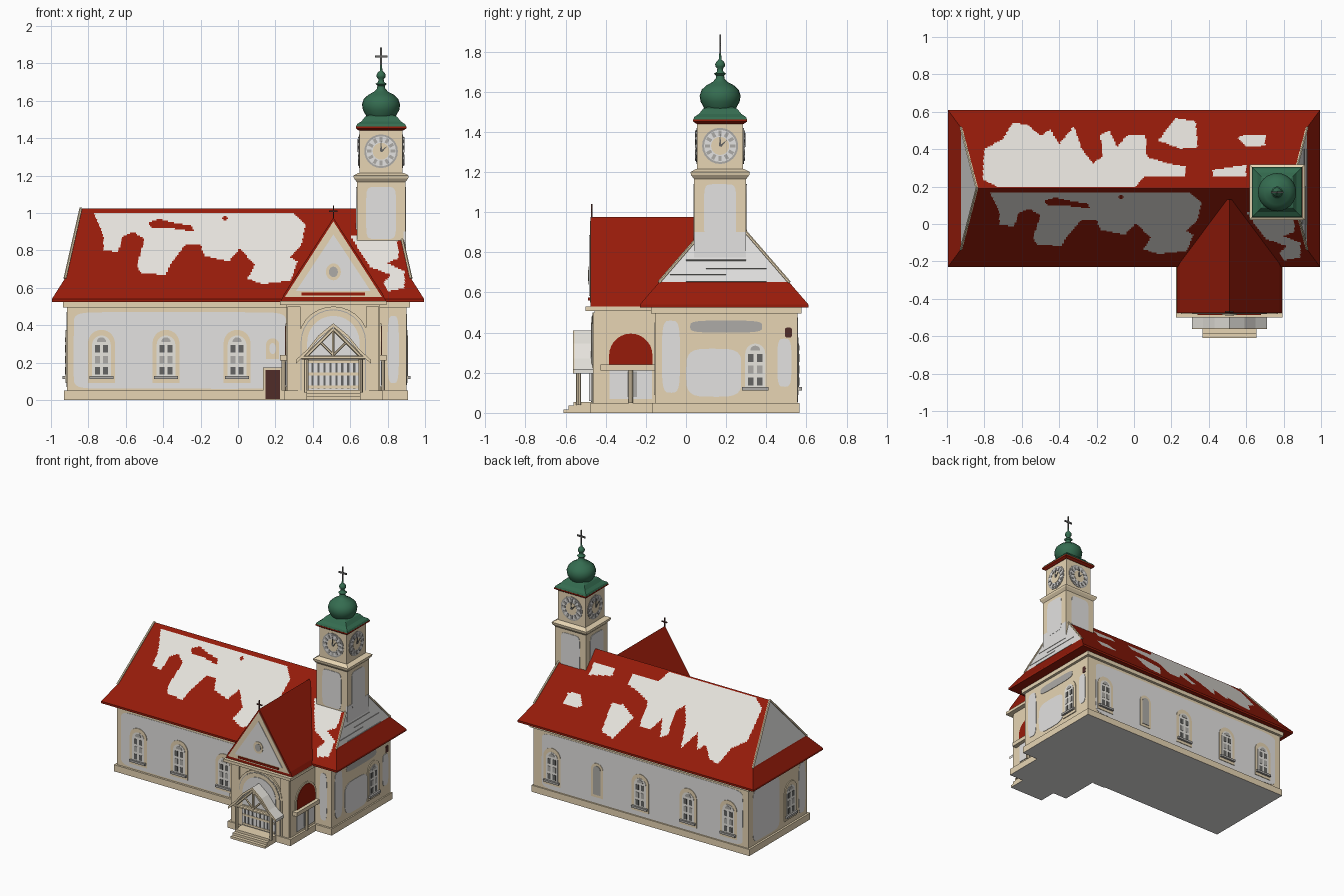
import bpy, bmesh
from math import pi, sin, cos, sqrt, radians
from mathutils import Vector, Matrix

cube = bpy.data.objects.get("Cube")
if cube:
    bpy.data.objects.remove(cube, do_unlink=True)

def material(name, *rgb):
    m = bpy.data.materials.new(name)
    m.use_nodes = True
    m.diffuse_color = m.node_tree.nodes["Principled BSDF"].inputs["Base Color"].default_value = (*rgb, 1)
    return m

RED = material("roof red", 0.31, 0.011, 0.003)
SNOW = material("snow white", 0.8, 0.78, 0.73)
GREY = material("pale plaster", 0.77, 0.76, 0.75)
BEIGE = material("beige stone", 0.9, 0.75, 0.51)
GREEN = material("copper green", 0.035, 0.15, 0.08)
STONE = material("weathered grey", 0.42, 0.41, 0.39)
DARK = material("dark glass", 0.13, 0.13, 0.125)
BROWN = material("brown wood", 0.08, 0.025, 0.022)

def finish(name, bm, *mats):
    bmesh.ops.recalc_face_normals(bm, faces=bm.faces)
    mesh = bpy.data.meshes.new(name)
    bm.to_mesh(mesh)
    bm.free()
    for m in mats:
        mesh.materials.append(m)
    ob = bpy.data.objects.new(name, mesh)
    bpy.context.collection.objects.link(ob)
    return ob

def loft(name, rings, *mats):
    """Skin closed rings of points, cap both ends; a face on the ground takes the second colour."""
    bm = bmesh.new()
    rings = [[bm.verts.new(p) for p in ring] for ring in rings]
    faces = [bm.faces.new(rings[0]), bm.faces.new(rings[-1])]
    for a, b in zip(rings, rings[1:]):
        faces += [bm.faces.new((a[i - 1], a[i], b[i], b[i - 1])) for i in range(len(a))]
    for f in faces:
        f.material_index = int(f.calc_center_median().z < .001)
    return finish(name, bm, *mats)

def prism(name, outline, turn, w0, w1, mat, centre=(0, 0)):
    """Outline (u, z) on the wall facing `turn` degrees, from depth w0 out to w1."""
    rot, off = Matrix.Rotation(radians(turn), 3, "Z"), Vector((*centre, 0))
    return loft(name, [[rot @ Vector((u, -w, z)) + off for u, z in outline] for w in (w0, w1)], mat, GREY)

def box(name, x0, x1, y0, y1, z0, z1, mat):
    return prism(name, rect(x0, x1, z0, z1), 0, -y1, -y0, mat)

def bar(name, a, b, r, mat, sides=6):
    a, b, bm = Vector(a), Vector(b), bmesh.new()
    place = Matrix.Translation((a + b) / 2) @ (b - a).to_track_quat("Z", "Y").to_matrix().to_4x4()
    bmesh.ops.create_cone(bm, cap_ends=True, segments=sides, radius1=r, radius2=r, depth=(b - a).length, matrix=place)
    return finish(name, bm, mat)

def lathe(name, profile, sides, mat):
    """Rings (z, r) around the tower axis; four sides make a square shaft."""
    k, start = (sqrt(2), pi / 4) if sides == 4 else (1, 0)
    turns = [start + 2 * pi * i / sides for i in range(sides)]
    return loft(name, [[(TX + k * r * cos(a), TY + k * r * sin(a), z) for a in turns] for z, r in profile], mat)

def rect(u0, u1, z0, z1):
    return [(u0, z0), (u1, z0), (u1, z1), (u0, z1)]

def arch(u, z0, z1, r, n=14):
    return [(u - r, z0), (u + r, z0)] + [(u + r * cos(pi * i / n), z1 - r + r * sin(pi * i / n)) for i in range(n + 1)]

def blob(u, z, ru, rz, power=0.5, n=24):
    def soft(c):
        return abs(c) ** power * (1 if c > 0 else -1)
    return [(u + ru * soft(cos(2 * pi * i / n + .01)), z + rz * soft(sin(2 * pi * i / n + .01))) for i in range(n)]

def cross(name, x, y, z0, z1, mat):
    h = z1 - z0
    box(name + "_upright", x - h * .04, x + h * .04, y - .004, y + .004, z0, z1, mat)
    box(name + "_arm", x - h * .28, x + h * .28, y - .004, y + .004, z0 + h * .55, z0 + h * .65, mat)

def window(u, turn, w):
    prism("window_surround", arch(u, 0.09, 0.375, 0.072), turn, w - .01, w + .006, BEIGE)
    prism("window_frame", arch(u, 0.125, 0.345, 0.05), turn, w, w + .008, SNOW)
    for s, k in ((s, k) for s in (-1, 1) for k in range(3)):
        c, z, m = u + s * .022, 0.137 + k * 0.058, DARK if (k + s) % 2 else STONE
        prism("window_pane", rect(c - .013, c + .013, z, z + .04), turn, w, w + .01, m)
    prism("window_fanlight", arch(u, 0.31, 0.335, 0.025), turn, w, w + .01, STONE)
    prism("window_sill", rect(u - .065, u + .065, 0.112, 0.128), turn, w, w + .022, STONE)

# Nave walls with plinth, cornice, worn plaster, windows and doors
box("nave_walls", -.915, .9, -.155, .555, .02, .53, BEIGE)
box("nave_plinth", -.93, .91, -.17, .565, 0, .05, BEIGE)
box("nave_cornice", -.935, .92, -.175, .575, .495, .525, BEIGE)
for name, outline, turn, w, m in (
        ("front_plaster", blob(-.31, .265, .57, .205, .15), 0, .157, GREY),
        ("front_side_plaster", blob(.83, .27, .03, .18), 0, .157, GREY),
        ("back_plaster", blob(.02, .265, .85, .21, .12), 180, .557, GREY),
        ("left_plaster", blob(-.34, .27, .16, .2, .25), 270, .917, GREY),
        ("left_front_plaster", blob(.09, .27, .04, .19), 270, .917, GREY),
        ("right_plaster", blob(.14, .2, .14, .12), 90, .903, GREY),
        ("right_front_plaster", blob(-.075, .28, .045, .18), 90, .903, GREY),
        ("right_back_plaster", blob(.49, .25, .035, .12), 90, .903, GREY),
        ("right_stain", blob(.2, .43, .18, .03), 90, .903, STONE),
        ("right_patch", blob(.51, .4, .018, .025), 90, .903, BROWN),
        ("back_niche_surround", arch(-.36, .1, .36, .05), 180, .56, BEIGE),
        ("back_niche", arch(-.36, .12, .34, .03), 180, .563, STONE),
        ("side_door_frame", rect(.135, .235, 0, .175), 0, .178, BEIGE),
        ("side_door", rect(.147, .225, .005, .16), 0, .182, BROWN),
        ("small_niche", arch(.185, .22, .33, .035), 0, .161, BEIGE),
        ("small_niche_inner", blob(.185, .275, .018, .03, 1), 0, .164, GREY)):
    prism(name, outline, turn, w - .015, w, m)
for turn, w, spots in ((0, .155, (-.73, -.385, -.005)), (180, .555, (-.74, .005, .41, .75)),
                       (90, .9, (.345,)), (270, .915, (-.05,))):
    for u in spots:
        window(u, turn, w)

# Main roof: hipped loft; snow lies inside rough outlines (x, z)
FRONT_SNOW = (
    ((-.77, 1), (-.72, .88), (-.72, .8), (-.64, .79), (-.62, .87), (-.56, .9), (-.5, .86), (-.54, .72), (-.52, .68),
     (-.39, .67), (-.35, .74), (-.28, .83), (-.2, .83), (-.18, .77), (-.05, .74), (.01, .81), (.09, .72), (.05, .65),
     (.13, .62), (.28, .64), (.32, .74), (.28, .76), (.34, .83), (.36, .94), (.3, 1)),
    ((.6, .88), (.85, .88), (.86, .76), (.8, .73), (.89, .69), (.89, .6), (.8, .58), (.78, .63), (.82, .67),
     (.71, .71), (.66, .78)),
    ((-.48, .95), (-.42, .97), (-.35, .95), (-.24, .93), (-.24, .9), (-.36, .92), (-.46, .92)),
    ((-.09, .97), (-.07, .99), (-.05, .97), (-.07, .96)))
BACK_SNOW = (
    ((-.81, .97), (-.8, .78), (-.7, .72), (-.65, .62), (-.57, .63), (-.5, .7), (-.45, .66), (-.4, .75), (-.32, .64),
     (-.28, .78), (-.22, .87), (-.17, .83), (-.18, .69), (-.13, .67), (-.09, .77), (-.03, .69), (.06, .69),
     (.07, .83), (.18, .87), (.28, .89), (.27, .95), (.06, .95), (0, 1.02), (-.72, 1.02)),
    ((.13, .73), (.22, .59), (.33, .61), (.34, .77), (.25, .78)),
    ((.55, .71), (.6, .69), (.71, .69), (.7, .76), (.6, .77)),
    ((.42, .91), (.6, .88), (.6, .95), (.42, .95)))
EAVE, RIDGE, MID_Y = .54, 1.025, .19

def inside(x, z, outlines):
    """Even-odd test, so an outline within another leaves a bare hole."""
    edges = [e for pts in outlines for e in zip(pts, pts[1:] + pts[:1])]
    return sum((b[1] > z) != (a[1] > z) and x < a[0] + (b[0] - a[0]) * (z - a[1]) / (b[1] - a[1]) for a, b in edges) % 2

def half_length(z):
    return .84 + .227 * (RIDGE - z) + .41 * max(0, .65 - z)

rows, cols, rings = 60, 220, []
for j in range(-1, rows + 1):
    t = max(j, 0) / rows
    z, d = EAVE + (RIDGE - EAVE) * t, .42 * (1 - t)
    xs = [half_length(z) * (2 * i / cols - 1) for i in range(cols + 1)]
    z -= .015 if j < 0 else 0
    rings.append([(x, MID_Y - d, z) for x in xs] + [(x, MID_Y + d, z) for x in xs[::-1]])
roof = loft("main_roof", rings, RED, SNOW, GREY)
for f in roof.data.polygons:
    c = f.center
    if abs(f.normal.x) > .5:
        f.material_index = 2 if c.z > .65 else 0
    elif abs(f.normal.z) < .99:
        f.material_index = inside(c.x, c.z, FRONT_SNOW if c.y < MID_Y else BACK_SNOW)
for sx, sy in ((-1, -1), (-1, 1), (1, -1), (1, 1)):
    bar("hip_trim", (sx * .925, MID_Y + sy * .325, .65), (sx * .84, MID_Y, RIDGE), .008, BEIGE)
for z, y0, y1 in ((.655, 0, .4), (.69, -.08, .2), (.72, .1, .4), (.76, 0, .3), (.8, .04, .3)):
    bar("board_joint", (half_length(z), y0, z), (half_length(z), y1, z), .003, STONE)

# Tower shaft, clock stage, onion dome and cross
TX, TY = .765, .17
lathe("tower_shaft", ((.5, .13), (1.18, .13)), 4, BEIGE)
lathe("tower_cornice", ((1.165, .13), (1.185, .145), (1.2, .148), (1.215, .12)), 4, BEIGE)
lathe("clock_stage", ((1.2, .115), (1.45, .115)), 4, BEIGE)
lathe("tower_eave", ((1.44, .118), (1.452, .135), (1.462, .135)), 4, RED)
prism("tower_boarding", rect(-.13, .13, .65, .9), 90, .12, .132, GREY, (TX, TY))
plates = [("tower_panel", blob(0, 1.0, .08, .14, .3), .133, GREY),
          ("clock_rim", blob(0, 1.33, .09, .09, 1), .118, STONE),
          ("clock_face", blob(0, 1.33, .08, .08, 1), .12, GREY),
          ("clock_centre", blob(0, 1.33, .045, .045, 1), .122, BEIGE),
          ("hour_hand", [(-.006, 1.33), (.006, 1.325), (.035, 1.36)], .126, DARK),
          ("minute_hand", [(-.006, 1.33), (.006, 1.33), (0, 1.395)], .126, DARK)]
for c, s in ((cos(k * pi / 6), sin(k * pi / 6)) for k in range(12)):
    mark = [(r * c - q * s, 1.33 + r * s + q * c) for r, q in rect(.05, .076, -.008, .008)]
    plates.append(("hour_mark", mark, .124, STONE))
for turn in (0, 90, 180, 270):
    for name, outline, w, m in plates:
        prism(name, outline, turn, .112, w, m, (TX, TY))
lathe("dome_skirt", ((1.46, .135), (1.475, .128), (1.49, .105), (1.515, .085), (1.525, .06)), 4, GREEN)
dome = lathe("onion_dome", ((1.5, .07), (1.525, .083), (1.55, .097), (1.58, .102), (1.61, .092), (1.632, .068),
                            (1.648, .038), (1.665, .022), (1.68, .02), (1.69, .03), (1.7, .016), (1.715, .014),
                            (1.725, .023), (1.737, .025), (1.75, .018), (1.76, .007), (1.79, .005)), 24, GREEN)
bpy.context.view_layer.objects.active = dome
dome.select_set(True)
bpy.ops.object.shade_smooth_by_angle(angle=radians(50))
cross("tower_cross", TX, TY, 1.765, 1.885, DARK)

# Porch body, gable and entrance, as plates stepping outward
PX = .51
box("porch_walls", .26, .76, -.455, -.1, .02, .535, BEIGE)
box("porch_plinth", .245, .775, -.475, -.15, 0, .05, BEIGE)
box("porch_cornice", .225, .795, -.5, -.15, .508, .53, BEIGE)
slopes = [(PX - .28, .53), (PX + .28, .53), (PX + .265, .565), (PX, .975), (PX - .265, .565)]
prism("porch_roof", slopes, 0, -.13, .475, RED)
plates = [("gable_border", [(PX - .26, .55), (PX + .26, .55), (PX, .955)], .479, BEIGE),
          ("gable_plaster", [(PX - .2, .582), (PX + .2, .582), (PX, .885)], .482, GREY),
          ("gable_red_band", rect(PX - .17, PX + .17, .56, .574), .487, RED),
          ("gable_medallion", blob(PX, .685, .04, .045, 1), .486, BEIGE),
          ("gable_medallion_inner", blob(PX, .685, .024, .028, 1), .489, STONE),
          ("entrance_arch_outer", arch(PX, .05, .5, .19), .467, BEIGE),
          ("entrance_arch_edge", arch(PX, .05, .485, .175), .469, STONE),
          ("entrance_arch_band", arch(PX, .05, .48, .17), .471, BEIGE),
          ("entrance_recess", arch(PX, .05, .45, .14), .474, GREY),
          ("entrance_door", rect(PX - .13, PX + .13, .06, .21), .478, DARK)]
plates += [("door_slat", rect(PX + k * .032 - .01, PX + k * .032 + .01, .06, .21), .482, GREY) for k in range(-4, 5)]
plates += [("door_rail", rect(PX - .135, PX + .135, z - .008, z + .008), .484, BEIGE) for z in (.07, .14, .205)]
plates += [("porch_pilaster", rect(u - .035, u + .035, .04, .5), .464, BEIGE) for u in (PX - .21, PX + .21)]
for name, outline, w, m in plates:
    prism(name, outline, 0, .45, w, m)
cross("gable_cross", PX, -.47, .96, 1.04, BROWN)

# Porch sides; canopy with timber truss, posts and steps
curve = [(-.2, .215), (-.14, .27), (-.08, .345), (0, .41), (.08, .345), (.14, .27), (.2, .215)]
verge = [(PX + u, z) for u, z in curve] + [(PX + u, z - .02) for u, z in curve[::-1]]
prism("canopy_roof", verge, 0, .45, .555, SNOW)
prism("canopy_verge", verge, 0, .555, .562, BEIGE)
for s in (-1, 1):
    mid, x, px = -.275 * s, PX + s * .265, PX + s * .145
    for name, outline, w, m in (("porch_side_arch", arch(mid, .24, .41, .125), .256, BEIGE),
                                ("porch_side_red", arch(mid, .24, .395, .108), .26, RED),
                                ("porch_side_opening", rect(mid - .105, mid + .105, .07, .21), .256, GREY),
                                ("porch_side_gap", rect(mid - .02, mid + .03, .08, .205), .26, STONE),
                                ("porch_side_ledge", rect(mid - .15, mid + .15, .21, .24), .285, BEIGE)):
        prism(name, outline, 90 * s, .24, w, m, (PX, 0))
    bar("porch_side_post", (x, -.275, .05), (x, -.275, .21), .012, BEIGE, 8)
    bar("canopy_post", (px, -.535, .04), (px, -.535, .25), .012, BEIGE, 8)
    bar("canopy_rafter", (px, -.545, .235), (PX, -.545, .38), .01, BEIGE)
    bar("canopy_brace", (PX, -.545, .24), (PX + s * .07, -.545, .31), .007, BEIGE)
bar("canopy_tie_beam", (PX - .17, -.545, .228), (PX + .17, -.545, .228), .011, BEIGE)
bar("canopy_king_post", (PX, -.545, .23), (PX, -.545, .38), .008, BEIGE)
for k in range(3):
    box("porch_step", PX - .145, PX + .145, -.61 + k * .025, -.45, 0, .018 * (k + 1), BEIGE)
